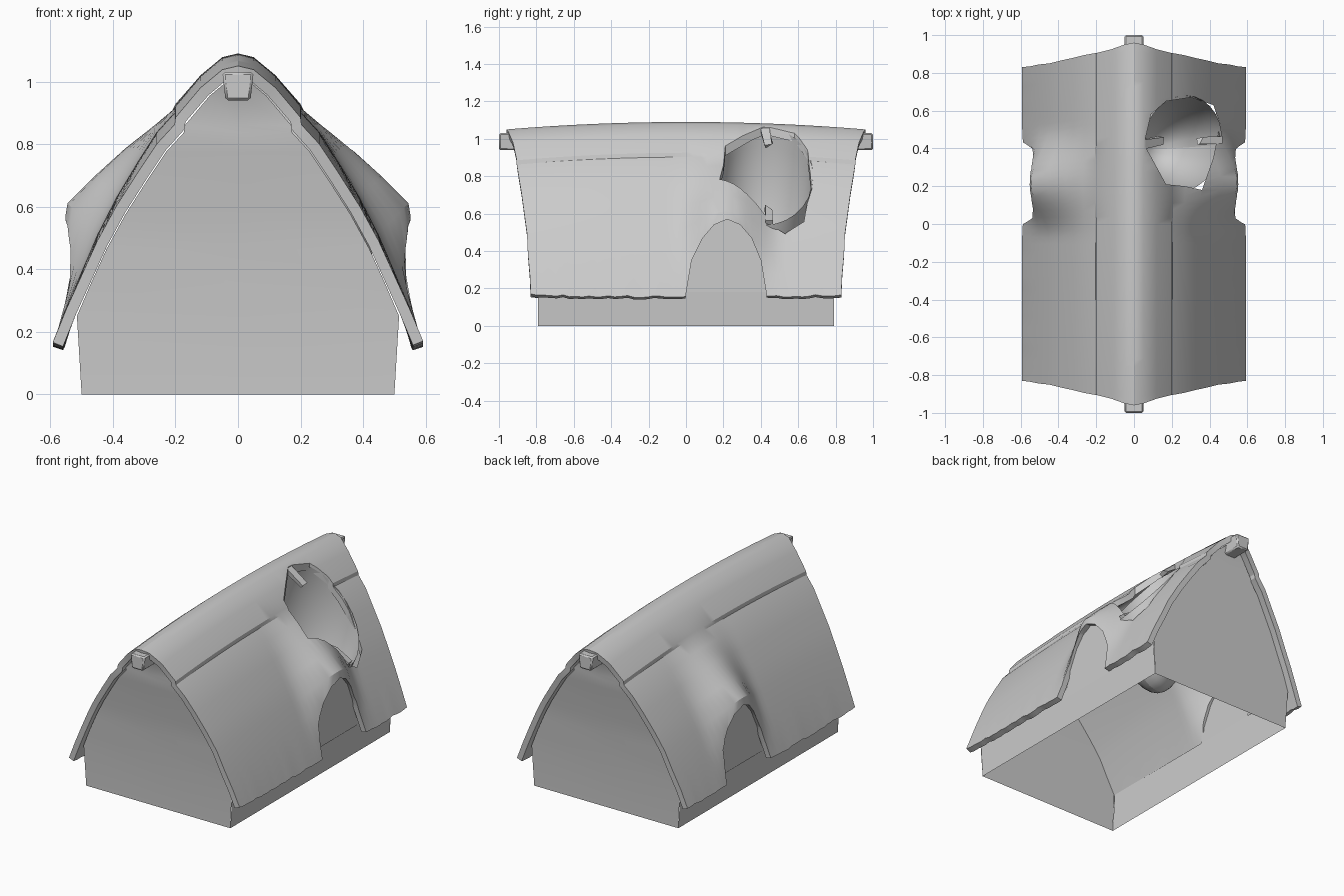
import bpy, bmesh, math, random
from mathutils import Vector

if "Cube" in bpy.data.objects:
    bpy.data.objects.remove(bpy.data.objects["Cube"])

random.seed(4)


def make(name, verts, faces, recalc=False, smooth=35):
    me = bpy.data.meshes.new(name)
    me.from_pydata([tuple(v) for v in verts], [], faces)
    if recalc:
        bm = bmesh.new()
        bm.from_mesh(me)
        bmesh.ops.recalc_face_normals(bm, faces=bm.faces)
        bm.to_mesh(me)
        bm.free()
    ob = bpy.data.objects.new(name, me)
    bpy.context.collection.objects.link(ob)
    bpy.ops.object.select_all(action='DESELECT')
    bpy.context.view_layer.objects.active = ob
    ob.select_set(True)
    if smooth:
        bpy.ops.object.shade_smooth_by_angle(angle=math.radians(smooth))
    return ob


def grid(name, rows, recalc=False, smooth=35):
    n = len(rows[0])
    faces = [(i * n + j, (i + 1) * n + j, (i + 1) * n + j + 1, i * n + j + 1)
             for i in range(len(rows) - 1) for j in range(n - 1)]
    return make(name, [v for r in rows for v in r], faces, recalc, smooth)


def prism(name, a, b):
    n = len(a)
    faces = [tuple(range(n)), tuple(range(n, 2 * n))]
    faces += [(k, (k + 1) % n, n + (k + 1) % n, n + k) for k in range(n)]
    return make(name, a + b, faces, True, 30)


def apply_mod(ob, kind, **props):
    m = ob.modifiers.new(kind, kind)
    for k, v in props.items():
        setattr(m, k, v)
    bpy.context.view_layer.objects.active = ob
    bpy.ops.object.modifier_apply(modifier=m.name)


def cut(ob, cutter):
    apply_mod(ob, 'BOOLEAN', object=cutter, operation='DIFFERENCE', solver='EXACT')
    bpy.data.objects.remove(cutter)


# Roof half profile: x, z, end y, then x, z where it lifts over the side arch
PROFILE = [(0, 1.05, .96, 0, 1.05), (.05, 1.038, .95, .05, 1.038),
           (.12, .98, .925, .12, .98), (.2, .885, .905, .2, .89),
           (.203, .862, .905, .21, .87), (.26, .80, .895, .27, .82),
           (.32, .71, .88, .36, .75), (.39, .60, .865, .46, .665),
           (.45, .49, .85, .545, .585), (.50, .38, .845, .56, .50),
           (.55, .27, .835, .56, .33), (.592, .165, .83, .57, .165)]
ARCH = [(-.01, .05), (0, .17), (.03, .35), (.09, .47), (.15, .54), (.22, .57),
        (.29, .54), (.35, .47), (.4, .35), (.43, .17), (.44, .05)]
HOLE = [(.06, .45), (.09, .58), (.17, .65), (.3, .67), (.42, .63), (.455, .53),
        (.42, .35), (.36, .18), (.27, .2), (.17, .21), (.11, .32), (.06, .41)]


def roof_point(p, side, v):
    x, z, end, dx, dz = p
    y = v * end
    d = abs(y - .22) / .3
    w = math.cos(d * math.pi / 2) ** 2 if d < 1 else 0
    x, z = x + (dx - x) * w, z + (dz - z) * w
    z += .04 * (1 - v * v) * min(1, max(0, (z - .165) / .6))
    return Vector((side * x, y, z))


# Roof: sagging thatch shell with arched side openings and a broken hole
N = 48
rows = []
for side, pts in ((-1, PROFILE[:0:-1]), (1, PROFILE)):
    for p in pts:
        row = [roof_point(p, side, -1 + 2 * j / N) for j in range(N + 1)]
        if p is PROFILE[-1]:
            for j, q in enumerate(row):
                q.z += random.uniform(-.006, .006) + .012 * abs(-1 + 2 * j / N) ** 6 - .008
        rows.append(row)
roof = grid("roof", rows, smooth=0)
apply_mod(roof, 'SOLIDIFY', thickness=.035, offset=-1)
for s in (-1, 1):
    cut(roof, prism("arch_cutter", [(s * .36, y, z) for y, z in ARCH],
                    [(s * .8, y, z) for y, z in ARCH]))
cut(roof, prism("hole_cutter", [(x, y, .45) for x, y in HOLE], [(x, y, 1.3) for x, y in HOLE]))
bpy.ops.object.select_all(action='DESELECT')
roof.select_set(True)
bpy.context.view_layer.objects.active = roof
bpy.ops.object.shade_smooth_by_angle(angle=math.radians(28))

# Gable walls: follow the underside of the roof at both ends
gable = [(0.5, 0, .79), (.515, .25, .795)]
gable += [(max(0, p[0] - .03), p[1] - .025, p[2] - .04) for p in PROFILE[9:0:-1]]
for s, name in ((-1, "front_gable"), (1, "back_gable")):
    grid(name, [[(f * x, s * y, z) for f in (-s, 0, s)] for x, z, y in gable])

# Side walls with the arched door panels
for s, name in ((1, "right"), (-1, "left")):
    grid(name + "_wall", [[(s * .5, y, 0), (s * .515, y, .25)] for y in (-.79, 0, .43, .79)])
    panel = [(s * .515, .22 + (y - .22) * 1.06, z + .01) for y, z in ARCH[1:-1]]
    make(name + "_door_panel", panel, [tuple(range(len(panel)))[::-s]])

# Ridge beam ends
for s, name in ((-1, "front_ridge_beam"), (1, "back_ridge_beam")):
    sec = [(-.04, .94), (.04, .94), (.05, 1.03), (-.05, 1.03)]
    beam = prism(name, [(x, s * .84, z) for x, z in sec], [(x, s, z) for x, z in sec])
    apply_mod(beam, 'BEVEL', width=.008, segments=1)

# Deep rounded hollow hanging below the roof hole
C, A = Vector((.255, .425, .80)), Vector((.21, 0, -.26))
B, D = Vector((.02, .255, 0)), Vector((-.2, -.03, -.56))
rows = []
for i in range(11):
    t = math.pi / 2 * i / 10
    rows.append([C + (A * math.cos(a) + B * math.sin(a)) * max(.02, math.cos(t)) + D * math.sin(t)
                 for a in (2 * math.pi * k / 28 for k in range(29))])
grid("hollow", rows, True, 60)


# Broken rafters poking into the hole
def rafter(name, start, end, w, t):
    a, b = Vector(start), Vector(end)
    side = Vector((0, w / 2, 0))
    up = (b - a).cross(side).normalized() * t
    prism(name, [a - side - up, a + side - up, a + side + up, a - side + up],
          [b - side * .8 - up, b + side - up * .3 - (b - a) * .2, b + side * .6 + up, b - side + up * .5])


rafter("upper_rafter", (.04, .42, 1.055), (.15, .445, .96), .05, .015)
rafter("lower_rafter", (.46, .445, .55), (.34, .44, .635), .04, .015)
